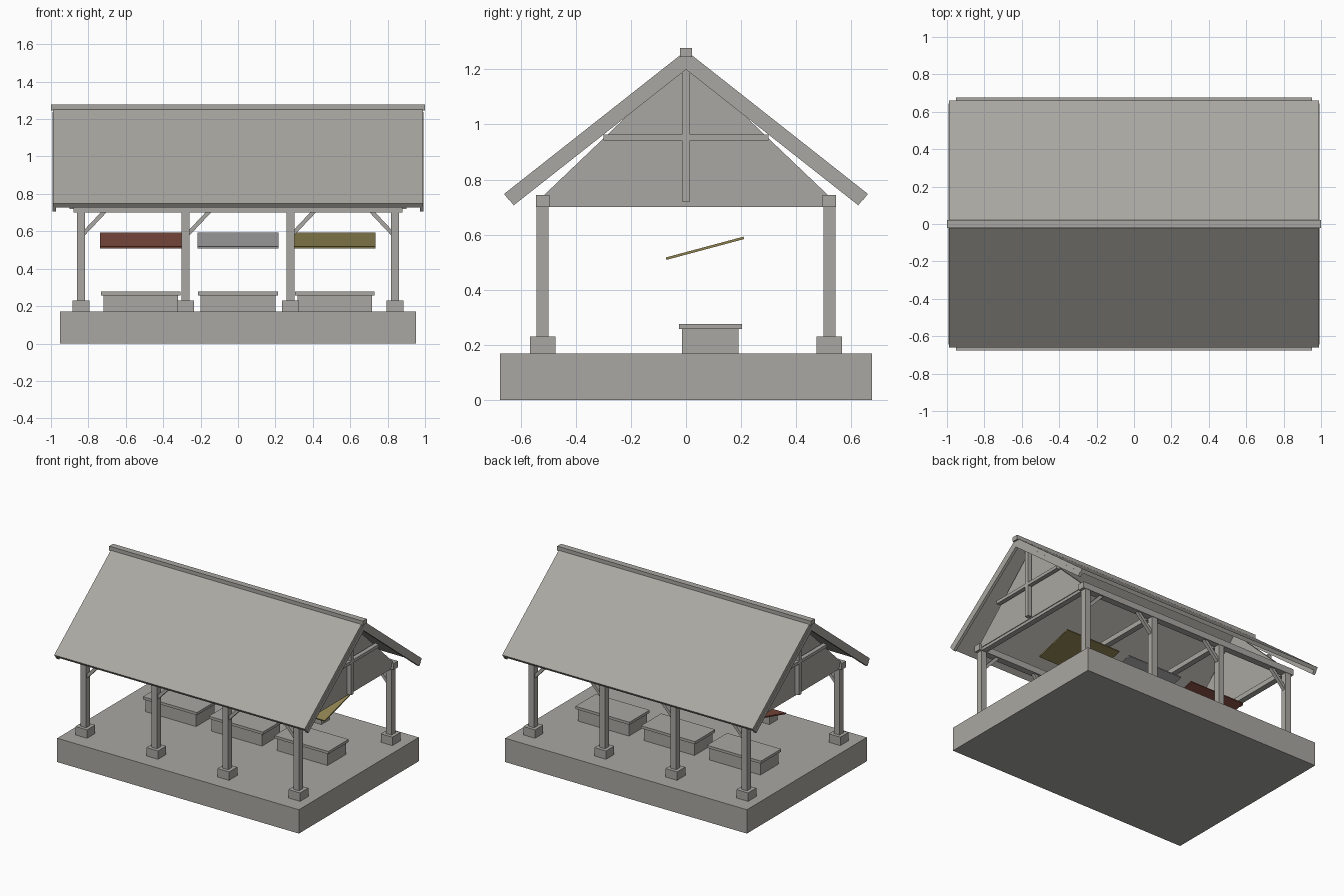
import bpy, math
from mathutils import Vector

if "Cube" in bpy.data.objects:
    bpy.data.objects.remove(bpy.data.objects["Cube"])


def material(name, rgb):
    m = bpy.data.materials.new(name)
    m.use_nodes = True
    col = (*rgb, 1)
    m.diffuse_color = col
    bsdf = m.node_tree.nodes["Principled BSDF"]
    bsdf.inputs["Base Color"].default_value = col
    bsdf.inputs["Roughness"].default_value = 0.8
    return m


STONE = material("warm grey", (0.40, 0.39, 0.36))
RED = material("brick red", (0.24, 0.08, 0.055))
SILVER = material("neutral grey", (0.42, 0.42, 0.42))
YELLOW = material("olive yellow", (0.28, 0.23, 0.085))


def mesh_object(name, verts, faces, mat):
    me = bpy.data.meshes.new(name)
    me.from_pydata(verts, [], faces)
    me.materials.append(mat)
    ob = bpy.data.objects.new(name, me)
    bpy.context.collection.objects.link(ob)
    return ob


def prism(name, profile, x0, x1, mat=STONE):
    """Extrude a (y, z) profile, counter-clockwise seen from +x, along x."""
    n = len(profile)
    verts = [(x, y, z) for x in (x0, x1) for y, z in profile]
    faces = [tuple(reversed(range(n))), tuple(range(n, 2 * n))]
    faces += [(i, (i + 1) % n, n + (i + 1) % n, n + i) for i in range(n)]
    return mesh_object(name, verts, faces, mat)


def box(name, center, size, mat=STONE, rot=(0, 0, 0)):
    hx, hy, hz = (s / 2 for s in size)
    ob = prism(name, [(-hy, -hz), (hy, -hz), (hy, hz), (-hy, hz)], -hx, hx, mat)
    ob.location = center
    ob.rotation_euler = rot
    return ob


def span(name, x, y, z, mat=STONE):
    """Box from pairs of limits."""
    lims = (x, y, z)
    return box(name, [(a + b) / 2 for a, b in lims], [b - a for a, b in lims], mat)


# Floor slab
span("floor_slab", (-0.953, 0.953), (-0.675, 0.675), (0, 0.17))

# Posts, footings, knee braces and tie beams
POST_X = (-0.84, -0.28, 0.28, 0.84)
for px in POST_X:
    for py in (-0.52, 0.52):
        span("footing", (px - 0.046, px + 0.046), (py - 0.046, py + 0.046), (0.17, 0.23))
        span("post", (px - 0.022, px + 0.022), (py - 0.022, py + 0.022), (0.23, 0.71))
        side = -1 if px > 0.5 else 1
        a = Vector((px + side * 0.012, py, 0.585))
        b = Vector((px + side * 0.13, py, 0.71))
        d = b - a
        box("knee_brace", (a + b) / 2, (d.length, 0.025, 0.022),
            rot=(0, -math.atan2(d.z, d.x), 0))
    span("tie_beam", (px - 0.02, px + 0.02), (-0.545, 0.545), (0.70, 0.735))

# Wall plates along the eaves
for py in (-0.52, 0.52):
    span("wall_plate", (-0.88, 0.88), (py - 0.024, py + 0.024), (0.70, 0.745))

# Gable walls with king post and cross rail
for s in (-1, 1):
    gx = sorted((s * 0.845, s * 0.865))
    prism("gable_wall", [(-0.54, 0.72), (0.54, 0.72), (0, 1.235)], *gx)
    kx = sorted((s * 0.872, s * 0.902))
    span("king_post", kx, (-0.015, 0.015), (0.72, 1.22))
    span("gable_rail", kx, (-0.30, 0.30), (0.942, 0.964))


# Roof slopes and barge boards, as tilted bands below the roof line
RIDGE, EAVE = Vector((0, 1.268)), Vector((0.66, 0.748))
down = (EAVE - RIDGE).normalized()
inward = Vector((down.y, -down.x))


def slope_band(name, side, top, bottom, x0, x1, inset=0):
    def at_ridge(depth):
        # point on the centre plane at this depth under the roof line
        p = RIDGE + inward * depth
        return p - down * (p.x / down.x)

    end = EAVE - down * inset
    pts = [at_ridge(bottom), end + inward * bottom, end + inward * top, at_ridge(top)]
    pts = [(side * p.x, p.y) for p in pts]
    prism(name, pts if side > 0 else pts[::-1], x0, x1)


for side in (-1, 1):
    slope_band("roof_slope", side, 0, 0.026, -0.988, 0.988)
    for s in (-1, 1):
        bx = sorted((s * 0.972, s * 0.992))
        slope_band("barge_board", side, 0.024, 0.054, *bx, inset=0.002)

# Ridge cap
span("ridge_cap", (-1, 1), (-0.022, 0.022), (1.245, 1.277))

# Benches with a slightly larger top, and a tilted panel above each
for cx, mat in ((-0.52, RED), (0, SILVER), (0.517, YELLOW)):
    span("bench_body", (cx - 0.2, cx + 0.2), (-0.015, 0.19), (0.17, 0.258))
    span("bench_top", (cx - 0.213, cx + 0.213), (-0.025, 0.203), (0.258, 0.277))
    box("hanging_panel", (cx, 0.069, 0.551), (0.435, 0.292, 0.009), mat,
        rot=(math.radians(15), 0, 0))
